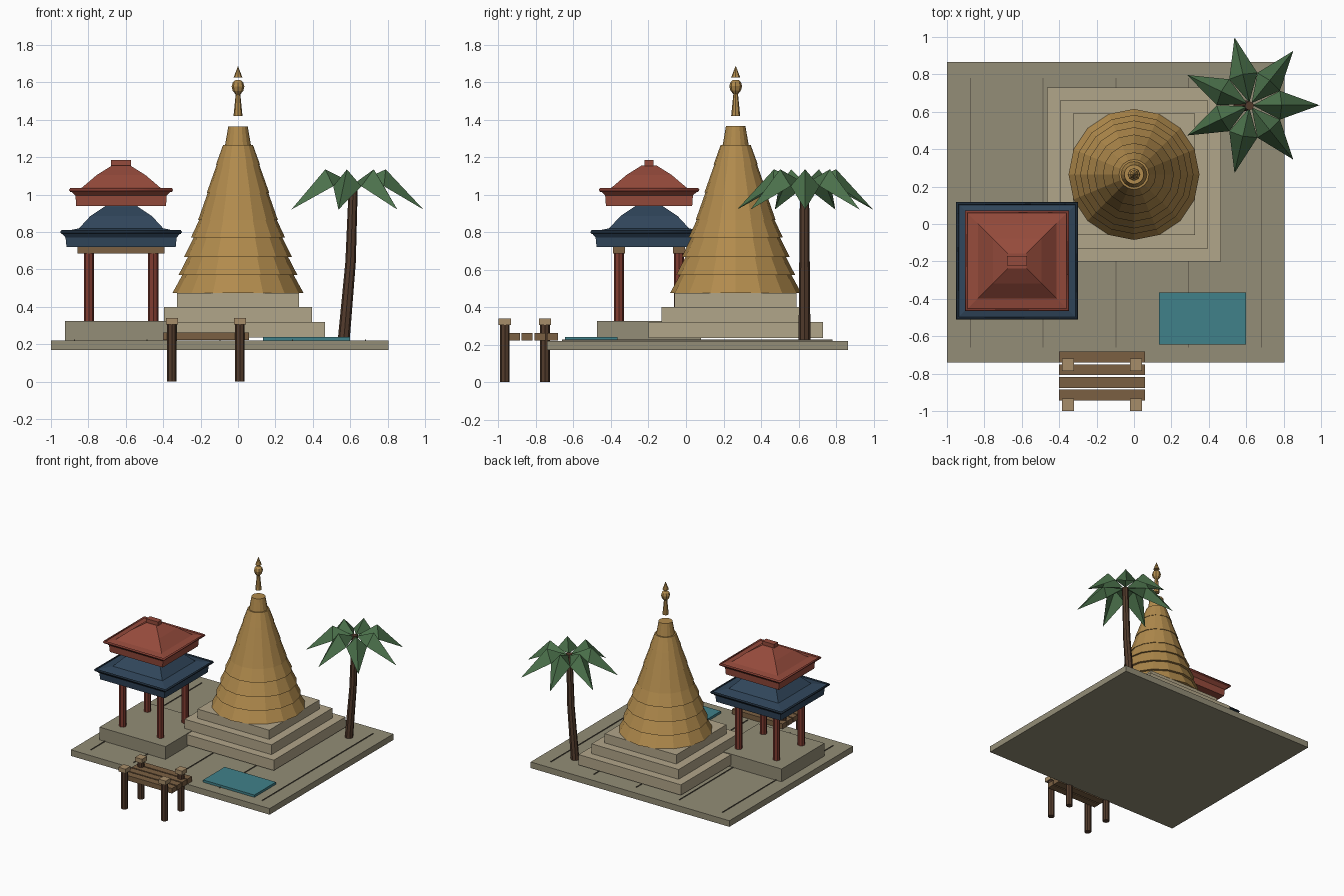
import bpy, bmesh, math
from mathutils import Vector

if "Cube" in bpy.data.objects:
    bpy.data.objects.remove(bpy.data.objects["Cube"])


def mat(name, r, g, b):
    m = bpy.data.materials.new(name)
    m.diffuse_color = (*[(c / 255) ** 2.2 for c in (r, g, b)], 1)
    m.use_nodes = True
    m.node_tree.nodes["Principled BSDF"].inputs["Base Color"].default_value = m.diffuse_color
    return m


STONE = mat("paving", 146, 140, 118)
SEAM = mat("seam", 105, 100, 85)
PALE = mat("pale_stone", 176, 164, 136)
GOLD = mat("gold", 176, 138, 78)
RED = mat("red_tile", 148, 76, 62)
POST = mat("red_paint", 128, 62, 52)
BLUE = mat("blue_tile", 52, 72, 92)
NAVY = mat("navy_trim", 34, 46, 58)
WOOD = mat("wood", 122, 96, 68)
DARK = mat("dark_wood", 84, 62, 48)
CAP = mat("light_wood", 166, 140, 105)
LEAF = mat("leaf", 76, 112, 76)
WATER = mat("water", 66, 128, 136)


def make(name, verts, faces, material):
    bm = bmesh.new()
    vs = [bm.verts.new(v) for v in verts]
    for f in faces:
        bm.faces.new([vs[i] for i in f])
    bmesh.ops.recalc_face_normals(bm, faces=bm.faces)
    me = bpy.data.meshes.new(name)
    bm.to_mesh(me)
    bm.free()
    me.materials.append(material)
    ob = bpy.data.objects.new(name, me)
    bpy.context.collection.objects.link(ob)
    return ob


def loft(name, rings, material):
    """Skin a stack of equal-length rings and cap both ends."""
    n = len(rings[0])
    verts = [v for r in rings for v in r]
    faces = [(k * n + i, k * n + (i + 1) % n, (k + 1) * n + (i + 1) % n, (k + 1) * n + i)
             for k in range(len(rings) - 1) for i in range(n)]
    faces += [tuple(range(n)), tuple(range((len(rings) - 1) * n, len(rings) * n))]
    return make(name, verts, faces, material)


def rect(cx, cy, hx, hy, z):
    return [(cx - hx, cy - hy, z), (cx + hx, cy - hy, z), (cx + hx, cy + hy, z), (cx - hx, cy + hy, z)]


def box(name, x0, x1, y0, y1, z0, z1, material):
    c = ((x0 + x1) / 2, (y0 + y1) / 2, (x1 - x0) / 2, (y1 - y0) / 2)
    return loft(name, [rect(*c, z0), rect(*c, z1)], material)


def turned(name, profile, n, material):
    """Round part from (x, y, z, radius) stations."""
    return loft(name, [[(x + r * math.cos(2 * math.pi * i / n), y + r * math.sin(2 * math.pi * i / n), z)
                        for i in range(n)] for x, y, z, r in profile], material)


def tube(name, points, r, material):
    """Square-ish trim running along a closed loop of points."""
    cu = bpy.data.curves.new(name, 'CURVE')
    cu.dimensions = '3D'
    cu.bevel_depth = r
    cu.bevel_resolution = 0
    sp = cu.splines.new('POLY')
    sp.points.add(len(points) - 1)
    for p, q in zip(sp.points, points):
        p.co = (*q, 1)
    sp.use_cyclic_u = True
    cu.materials.append(material)
    ob = bpy.data.objects.new(name, cu)
    bpy.context.collection.objects.link(ob)


# paved ground with seams and pool
box("ground_slab", -1, 0.805, -0.74, 0.865, 0.17, 0.22, STONE)
for i in range(5):
    x = -0.875 + 0.389 * i
    box("paving_seam", x - 0.003, x + 0.003, -0.66, 0.78, 0.219, 0.226, SEAM)
box("pool", 0.135, 0.60, -0.645, -0.365, 0.221, 0.24, WATER)

# stepped plinth of the stupa
SY = 0.265
for h, z0, z1 in ((0.465, 0.235, 0.32), (0.395, 0.32, 0.40), (0.325, 0.40, 0.475)):
    box("stupa_step", -h, h, SY - h, SY + h, z0, z1, PALE)

# overlapping rings of the stupa: bottom z, top z, bottom radius, top radius
for z0, z1, r0, r1 in ((0.475, 0.575, 0.35, 0.295), (0.57, 0.672, 0.318, 0.265),
                       (0.667, 0.775, 0.288, 0.235), (0.77, 0.87, 0.252, 0.205),
                       (0.865, 1.015, 0.213, 0.16), (1.01, 1.165, 0.167, 0.112),
                       (1.16, 1.265, 0.118, 0.08), (1.26, 1.365, 0.07, 0.052)):
    turned("stupa_ring", [(0, SY, z0, r0), (0, SY, z1, r1)], 16, GOLD)

# spire
turned("spire_stem", [(0, SY, 1.42, 0.024), (0, SY, 1.54, 0.012)], 8, GOLD)
turned("spire_ball", [(0, SY, z, r) for z, r in
                      ((1.535, 0.012), (1.555, 0.028), (1.578, 0.034), (1.60, 0.028), (1.612, 0.014))], 8, GOLD)
turned("spire_tip", [(0, SY, 1.625, 0.024), (0, SY, 1.685, 0.001)], 8, GOLD)

# pavilion base, columns and beams
PX, PY = -0.625, -0.197
box("pavilion_base", PX - 0.30, PX + 0.30, PY - 0.278, PY + 0.278, 0.22, 0.325, STONE)
for sy in (-1, 1):
    y = PY + sy * 0.16
    for sx in (-1, 1):
        x = PX + sx * 0.172
        turned("pavilion_column", [(x, y, 0.325, 0.027), (x, y, 0.69, 0.027)], 8, POST)
    box("pavilion_beam", PX - 0.232, PX + 0.232, y - 0.031, y + 0.031, 0.685, 0.72, WOOD)


def roof(name, profile, inset, material, trim):
    """Hipped roof from (half width, z) stations, slightly narrower in y."""
    loft(name, [rect(PX, PY, h, max(h - inset, 0.012), z) for h, z in profile], material)
    h, z = profile[2]
    tube(name + "_eave_trim", rect(PX, PY, h - 0.004, h - inset - 0.004, z), 0.011, trim)


roof("lower_roof", [(0.292, 0.72), (0.297, 0.77), (0.322, 0.80), (0.225, 0.82),
                    (0.165, 0.885), (0.09, 0.935), (0.08, 0.945)], 0.012, BLUE, NAVY)
roof("upper_roof", [(0.24, 0.94), (0.244, 0.995), (0.275, 1.025), (0.21, 1.037),
                    (0.13, 1.105), (0.05, 1.155)], 0.01, RED, POST)
box("roof_ridge_cap", PX - 0.053, PX + 0.053, PY - 0.025, PY + 0.025, 1.145, 1.185, RED)

# palm trunk and seven folded fronds
TX, TY = 0.62, 0.635
turned("palm_trunk", [(0.565, 0.632, 0.22, 0.032), (0.602, 0.632, 0.64, 0.028), (0.617, 0.632, 1.07, 0.024)], 8, DARK)
for k in range(7):
    a = 2 * math.pi * k / 7
    d = Vector((math.cos(a), math.sin(a), 0))
    s = Vector((-d.y, d.x, 0))
    o = Vector((TX, TY, 0))
    up = Vector((0, 0, 1))
    base = o + d * 0.015 + up * 1.065
    ridge = o + d * 0.17 + up * 1.135
    tip = o + d * 0.372 + up * 0.92
    left = o + d * 0.16 + s * 0.077 + up * 1.045
    right = o + d * 0.16 - s * 0.077 + up * 1.045
    make("palm_frond", [base, ridge, tip, left, right],
         [(0, 1, 3), (1, 2, 3), (0, 4, 1), (1, 4, 2)], LEAF)

# jetty posts, caps and planks
for x in (-0.354, 0.01):
    for y in (-0.966, -0.752):
        turned("jetty_post", [(x, y, 0, 0.026), (x, y, 0.31, 0.026)], 8, DARK)
        box("jetty_post_cap", x - 0.032, x + 0.032, y - 0.033, y + 0.033, 0.305, 0.34, CAP)
for i in range(4):
    y = -0.915 + 0.068 * i
    box("jetty_plank", -0.40, 0.06, y - 0.029, y + 0.029, 0.222, 0.263, WOOD)
